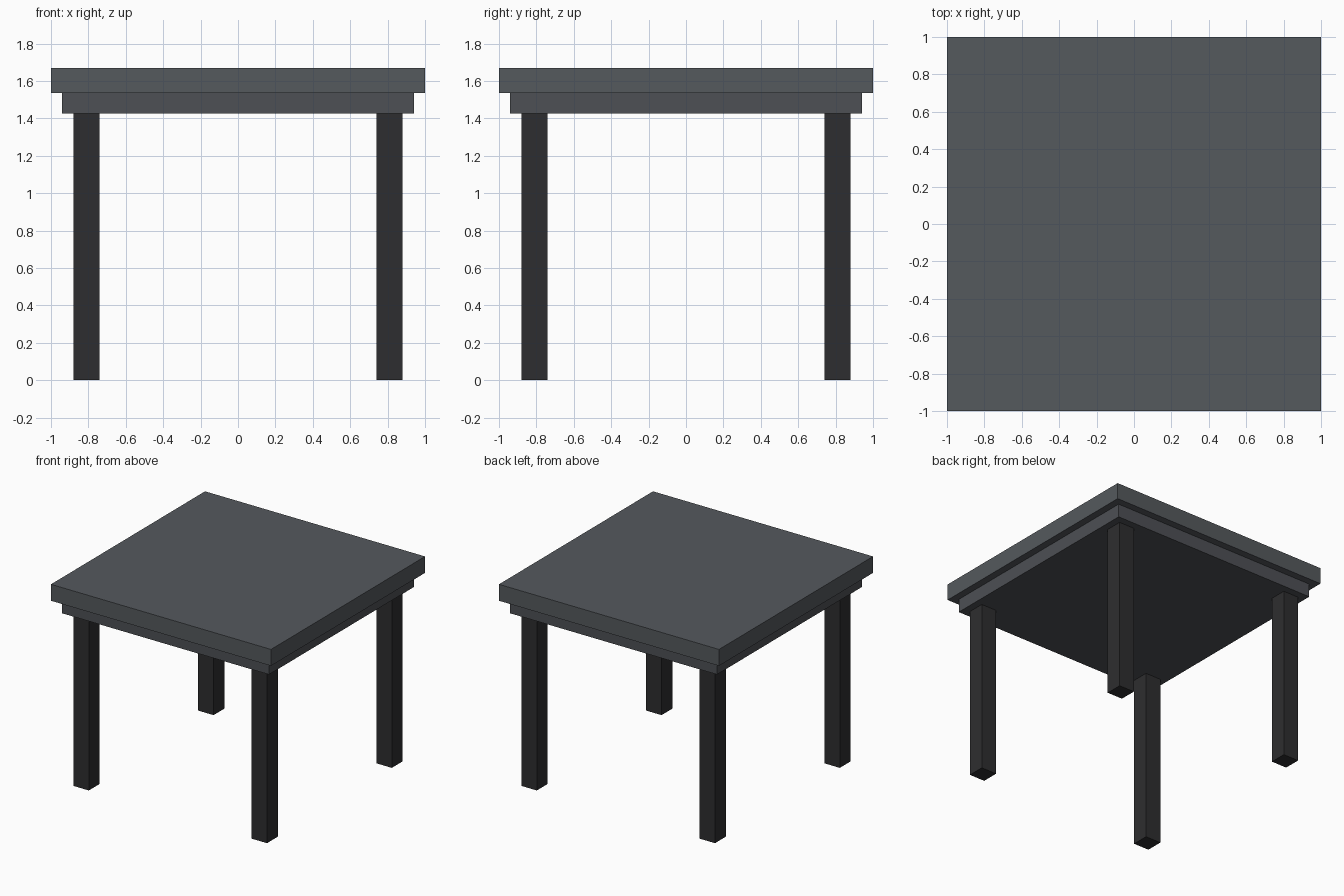
import bpy

if "Cube" in bpy.data.objects:
    bpy.data.objects.remove(bpy.data.objects["Cube"])

TOP_Z, SLAB_Z, APRON_Z = 1.67, 1.535, 1.425


def material(name, color):
    mat = bpy.data.materials.new(name)
    mat.diffuse_color = (*color, 1)
    mat.use_nodes = True
    mat.node_tree.nodes["Principled BSDF"].inputs["Base Color"].default_value = mat.diffuse_color
    return mat


def box(name, x, y, width, z0, z1, mat):
    """Square-section box between two heights."""
    bpy.ops.mesh.primitive_cube_add(size=1, location=(x, y, (z0 + z1) / 2))
    obj = bpy.context.object
    obj.name = name
    obj.scale = (width, width, z1 - z0)
    bpy.ops.object.transform_apply(location=False, rotation=False, scale=True)
    obj.data.materials.append(mat)
    return obj


slate = material("slate_grey", (0.09, 0.1, 0.11))
apron_grey = material("apron_grey", (0.075, 0.08, 0.09))
charcoal = material("charcoal", (0.027, 0.027, 0.029))

# Table top and the inset apron block below it
box("table_top", 0, 0, 2.0, SLAB_Z, TOP_Z, slate)
box("apron", 0, 0, 1.88, APRON_Z, SLAB_Z, apron_grey)

# Four square legs
for y_name, y in (("front", -0.81), ("back", 0.81)):
    for x_name, x in (("left", -0.81), ("right", 0.81)):
        box(f"{y_name}_{x_name}_leg", x, y, 0.14, 0, APRON_Z, charcoal)
